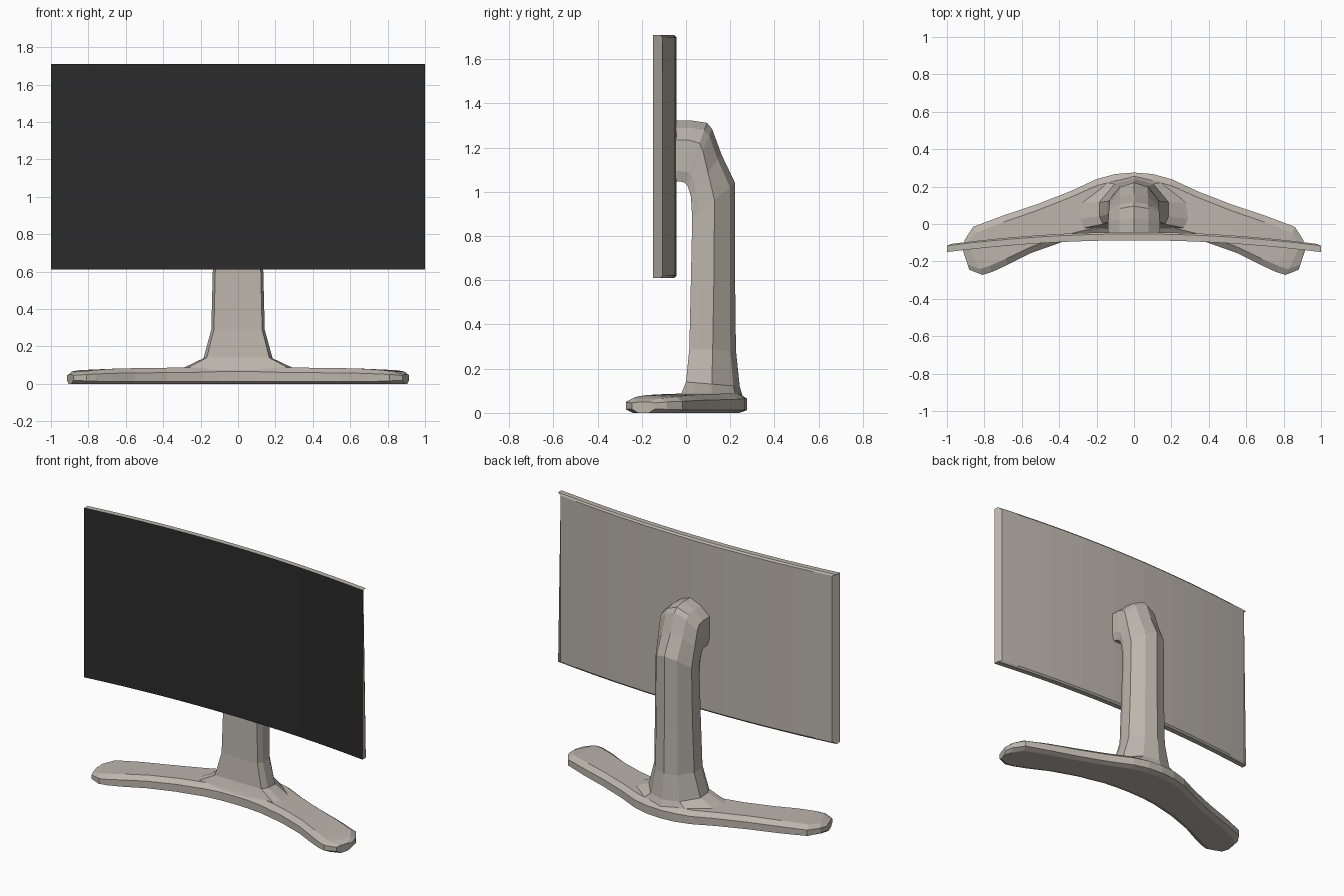
import bpy, bmesh

def material(name, rgb):
    m = bpy.data.materials.new(name)
    m.diffuse_color = (*rgb, 1)
    return m

casing = material("warm grey casing", (0.50, 0.46, 0.41))
display = material("dark display", (0.025, 0.025, 0.025))

def loft(name, rings, mats):
    """Join equal closed rings of points into one capped solid."""
    bm = bmesh.new()
    loops = [[bm.verts.new(p) for p in r] for r in rings]
    n = len(loops[0])
    for a, b in zip(loops, loops[1:]):
        for i in range(n):
            j = (i + 1) % n
            bm.faces.new((a[i], a[j], b[j], b[i]))
    bm.faces.new(loops[0])
    bm.faces.new(loops[-1])
    bmesh.ops.recalc_face_normals(bm, faces=bm.faces)
    me = bpy.data.meshes.new(name)
    bm.to_mesh(me)
    bm.free()
    for m in mats:
        me.materials.append(m)
    ob = bpy.data.objects.new(name, me)
    bpy.context.collection.objects.link(ob)
    return ob

# Curved screen panel with a small chamfer round the back
N = 16
Z0, Z1, C = 0.61, 1.71, 0.011
rings = []
for i in range(N + 1):
    x = -1 + 2 * i / N
    y = -0.087 - 0.063 * x * x
    xb = x * 0.975
    rings.append([(x, y, Z0), (x, y + 0.034, Z0), (xb, y + 0.044, Z0 + C),
                  (xb, y + 0.044, Z1 - C), (x, y + 0.034, Z1), (x, y, Z1)])
panel = loft("screen_panel", rings, [casing, display])
for p in panel.data.polygons:
    if p.normal.y < -0.8:
        p.material_index = 1

# Boomerang foot: front point, back point, edge inset, low, high and top heights
stations = [
    ((0.00, -0.040), (0.00, 0.275), 0.035, 0.012, 0.065, 0.088),
    ((0.10, -0.043), (0.10, 0.267), 0.035, 0.012, 0.065, 0.088),
    ((0.20, -0.053), (0.20, 0.240), 0.035, 0.012, 0.062, 0.088),
    ((0.38, -0.095), (0.34, 0.175), 0.035, 0.012, 0.060, 0.086),
    ((0.55, -0.155), (0.52, 0.105), 0.035, 0.012, 0.058, 0.084),
    ((0.68, -0.220), (0.70, 0.045), 0.035, 0.012, 0.056, 0.080),
    ((0.76, -0.257), (0.86, -0.015), 0.035, 0.014, 0.052, 0.073),
    ((0.81, -0.272), (0.905, -0.085), 0.035, 0.016, 0.050, 0.066),
    ((0.88, -0.245), (0.915, -0.14), 0.030, 0.018, 0.045, 0.050),
]

def foot_ring(f, b, inset, lo, hi, top, s):
    d = ((b[0] - f[0])**2 + (b[1] - f[1])**2) ** 0.5
    def at(t, z):
        return (s * (f[0] + (b[0] - f[0]) * t), f[1] + (b[1] - f[1]) * t, z)
    k = inset / d
    return [at(k, 0), at(0, lo), at(0, hi), at(k, top),
            at(1 - k, top), at(1, hi), at(1, lo), at(1 - k, 0)]

rings = [foot_ring(*s, -1) for s in reversed(stations[1:])]
rings += [foot_ring(*s, 1) for s in stations]
loft("foot", rings, [casing])

# Neck and head: inner (y, z), outer (y, z), half width, shoulder position
path = [
    ((-0.035, 0.060), (0.270, 0.035), 0.34, 0.50),
    ((-0.020, 0.090), (0.258, 0.070), 0.29, 0.48),
    ((0.000, 0.140), (0.243, 0.120), 0.185, 0.48),
    ((0.015, 0.290), (0.226, 0.280), 0.143, 0.50),
    ((0.022, 0.600), (0.222, 0.600), 0.135, 0.52),
    ((0.028, 0.880), (0.222, 1.040), 0.130, 0.52),
    ((0.022, 0.980), (0.160, 1.170), 0.132, 0.56),
    ((0.008, 1.025), (0.118, 1.285), 0.134, 0.62),
    ((-0.005, 1.040), (0.095, 1.312), 0.136, 0.66),
    ((-0.018, 1.045), (0.030, 1.322), 0.138, 0.68),
    ((-0.060, 1.050), (-0.060, 1.322), 0.138, 0.68),
]
rings = []
for a, b, w, m in path:
    half = [(0.90, 0.0), (1.0, 0.17), (1.0, m), (0.56, 0.88)]
    prof = half + [(0, 1)] + [(-x, t) for x, t in reversed(half)]
    rings.append([(w * x, a[0] + (b[0] - a[0]) * t, a[1] + (b[1] - a[1]) * t)
                  for x, t in prof])
loft("neck_and_head", rings, [casing])
